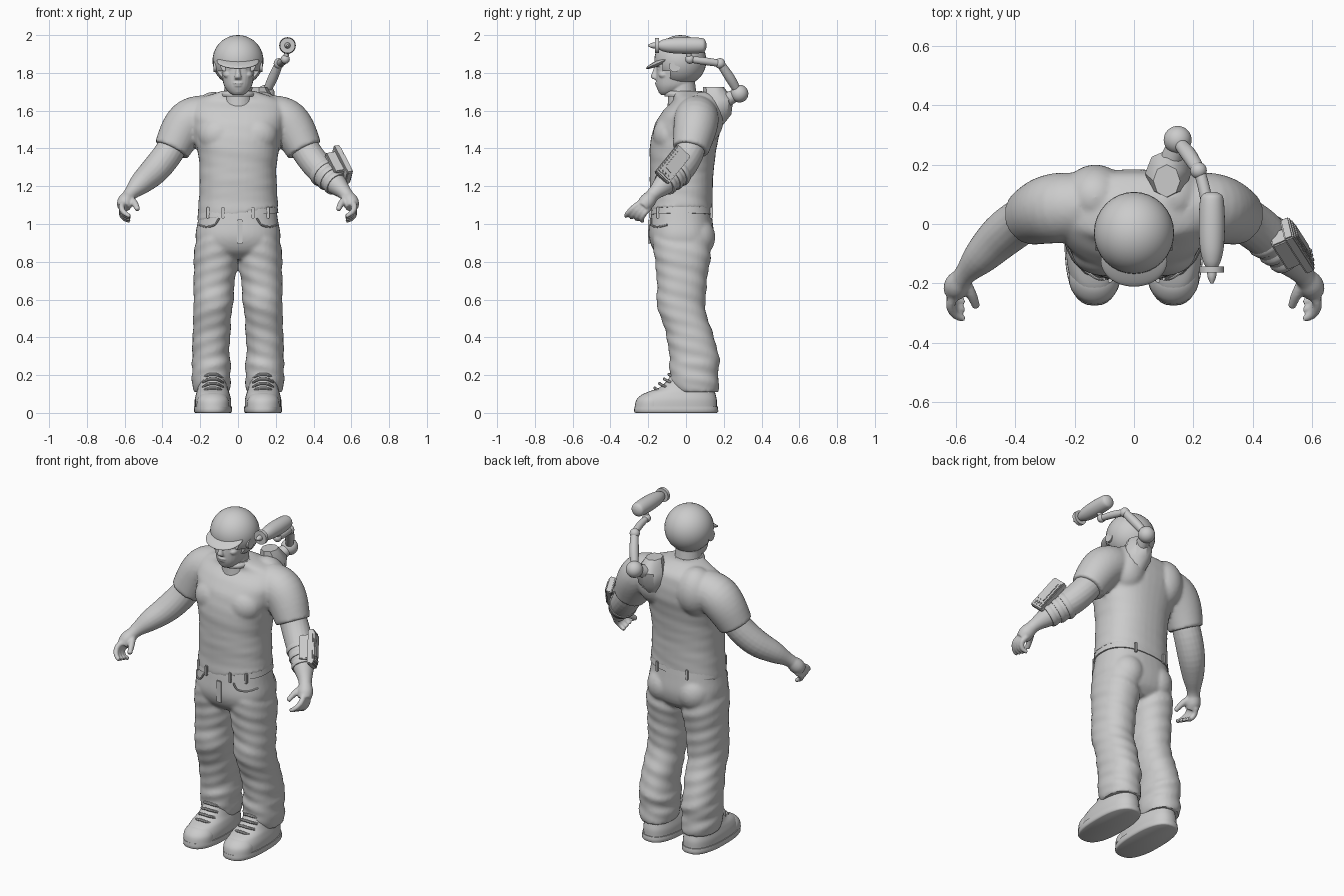
import bpy, bmesh, math
from mathutils import Vector, Matrix

cube = bpy.data.objects.get("Cube")
if cube:
    bpy.data.objects.remove(cube)

grey = bpy.data.materials.new("plain_grey")
grey.use_nodes = True
COLOUR = (0.6, 0.6, 0.6, 1)
grey.diffuse_color = COLOUR
grey.node_tree.nodes["Principled BSDF"].inputs["Base Color"].default_value = COLOUR
SIDES = (("left", 1), ("right", -1))


def finish(name, bm):
    bmesh.ops.recalc_face_normals(bm, faces=bm.faces)
    mesh = bpy.data.meshes.new(name)
    bm.to_mesh(mesh)
    bm.free()
    mesh.materials.append(grey)
    ob = bpy.data.objects.new(name, mesh)
    bpy.context.collection.objects.link(ob)
    return ob


def loft(name, rows, n=28, steps=5, power=2, along=False, wave=0, side=1):
    """Smooth skin over rows of (x, y, z, rx, ry, tilt)."""
    rows = [Vector(list(r) + [0] * (6 - len(r))) for r in rows]
    pts = []
    for i in range(len(rows) - 1):
        a, b, c, d = (rows[min(max(i + k, 0), len(rows) - 1)] for k in (-1, 0, 1, 2))
        for s in range(steps):
            t = s / steps
            pts.append(b + (c - a) * (t / 2) + (a * 2 - b * 5 + c * 4 - d) * (t * t / 2)
                       + (b * 3 - a - c * 3 + d) * (t ** 3 / 2))
    pts.append(rows[-1])
    bm, rings = bmesh.new(), []
    for i, p in enumerate(pts):
        path = pts[min(i + 1, len(pts) - 1)] - pts[max(i - 1, 0)]
        turn = Vector(path[:3]).to_track_quat('Z', 'Y')
        ring = []
        for k in range(n):
            a = math.tau * k / n
            c, s = math.cos(a), math.sin(a)
            f = 1 + wave * math.sin(2 * a + p[2] * 60) * math.sin(a + p[2] * 23)
            u = math.copysign(abs(c) ** (2 / power), c) * p[3] * f
            v = math.copysign(abs(s) ** (2 / power), s) * p[4] * f
            off = turn @ Vector((u, v, 0)) if along else Vector((u, v, p[5] * u))
            co = Vector(p[:3]) + off
            ring.append(bm.verts.new((co.x * side, co.y, co.z)))
        rings.append(ring)
    for lo, hi in zip(rings, rings[1:]):
        for k in range(n):
            bm.faces.new((lo[k], lo[(k + 1) % n], hi[(k + 1) % n], hi[k]))
    bm.faces.new(rings[0])
    bm.faces.new(rings[-1])
    return finish(name, bm)


def tube(name, pts, side=1, n=20, steps=4):
    """Round limb through points of (x, y, z, radius)."""
    return loft(name, [(*p, p[3]) for p in pts], n, steps, along=True, side=side)


def ball(name, centre, size, tilt=0):
    bm = bmesh.new()
    bmesh.ops.create_uvsphere(bm, u_segments=32, v_segments=20, radius=1)
    bm.transform(Matrix.Translation(centre) @ Matrix.Rotation(tilt, 4, 'X')
                 @ Matrix.Diagonal((*size, 1)))
    return finish(name, bm)


def slab(name, centre, size, turn=Matrix(), bevel=0.005):
    bm = bmesh.new()
    bmesh.ops.create_cube(bm, size=1)
    bm.transform(Matrix.Diagonal((*size, 1)))
    if bevel:
        bmesh.ops.bevel(bm, geom=bm.edges[:], offset=bevel, segments=2, affect='EDGES')
    bm.transform(Matrix.Translation(centre) @ turn)
    return finish(name, bm)


def apply(ob, kind, **settings):
    bpy.context.view_layer.objects.active = ob
    mod = ob.modifiers.new(kind.lower(), kind)
    for key, value in settings.items():
        setattr(mod, key, value)
    bpy.ops.object.modifier_apply(modifier=mod.name)


def fuse(name, parts, voxel, relax=4):
    """Merge overlapping pieces into one soft surface."""
    bpy.ops.object.select_all(action='DESELECT')
    for part in parts:
        part.select_set(True)
    ob = bpy.context.view_layer.objects.active = parts[0]
    bpy.ops.object.join()
    ob.name = name
    apply(ob, 'REMESH', mode='VOXEL', voxel_size=voxel)
    apply(ob, 'SMOOTH', factor=0.5, iterations=relax)
    return ob


# Shirt: torso, shoulder blades and sleeves
shirt = [loft("torso", [
    (0, -.025, 1.05, .216, .167, .19), (0, -.025, 1.14, .208, .165, .1),
    (0, -.022, 1.3, .204, .17), (0, -.012, 1.42, .222, .178), (0, .008, 1.52, .245, .176),
    (0, .03, 1.6, .26, .15), (0, .045, 1.655, .23, .115), (0, .02, 1.69, .13, .095),
    (0, .0, 1.705, .085, .08)], n=40, power=2.3, wave=.012)]
for _, s in SIDES:
    shirt.append(ball("blade", (.13 * s, .09, 1.56), (.11, .11, .14)))
    shirt.append(ball("chest", (.1 * s, -.09, 1.47), (.11, .085, .1)))
    shirt.append(tube("sleeve", [(.16, .06, 1.575, .11), (.245, .055, 1.55, .118),
                                 (.3, .045, 1.49, .113), (.352, .024, 1.392, .096)], s, 28))
fuse("shirt", shirt, .01)
loft("collar", [(0, -.025, 1.675, .088, .088, 0), (0, -.025, 1.69, .09, .09, 0),
                (0, -.02, 1.705, .082, .082, 0)])

# Arms with hands
for label, s in SIDES:
    arm = [tube("arm", [(.31, .045, 1.47, .075), (.375, .012, 1.365, .078),
                        (.445, -.04, 1.28, .075), (.515, -.11, 1.215, .06),
                        (.565, -.165, 1.165, .038), (.59, -.2, 1.13, .036)], s),
           tube("palm", [(.575, -.175, 1.155, .032), (.595, -.205, 1.12, .043),
                         (.607, -.23, 1.09, .036)], s),
           tube("thumb", [(.575, -.19, 1.135, .022), (.548, -.235, 1.11, .018),
                          (.53, -.28, 1.075, .013)], s)]
    for k in range(4):
        t = k / 3
        arm.append(tube("finger", [(.605, -.235 + .04 * t, 1.115 - .03 * t, .017),
                                   (.617, -.275 + .055 * t, 1.088 - .03 * t, .016),
                                   (.602, -.305 + .07 * t, 1.06 - .03 * t, .014),
                                   (.572, -.32 + .09 * t, 1.04 - .025 * t, .011)], s, 12))
    fuse(label + "_arm", arm, .006, 3)

# Trousers
jeans = [loft("hips", [(0, -.025, 1.1, .2, .155), (0, -.025, 1.02, .212, .165),
                       (0, -.024, .93, .225, .172), (0, -.02, .86, .2, .15),
                       (0, -.015, .815, .12, .1)], n=40, power=2.4)]
for _, s in SIDES:
    jeans.append(ball("seat", (.1 * s, .05, .93), (.1, .105, .11)))
    jeans.append(loft("leg", [
        (.112, -.02, .95, .105, .155), (.118, -.02, .82, .116, .148),
        (.125, -.02, .7, .109, .132), (.13, -.027, .6, .106, .13),
        (.136, -.01, .5, .1, .123), (.141, .022, .41, .1, .125), (.143, .042, .3, .098, .131),
        (.142, .044, .26, .105, .134), (.142, .044, .21, .1, .127),
        (.14, .046, .17, .104, .128), (.14, .055, .11, .095, .115)],
        n=36, steps=8, power=2.2, wave=.035, side=s))
fuse("trousers", jeans, .01, 3)
loft("waistband", [(0, -.025, 1.045, .214, .168, .06), (0, -.025, 1.085, .208, .163, .06)],
     n=40, power=2.4)
slab("fly", (.01, -.196, .96), (.03, .01, .13), bevel=.003)
for label, s in SIDES:
    tube(label + "_pocket_seam", [(.1, -.185, 1.03, .005), (.125, -.183, .995, .005),
                                  (.17, -.15, .985, .005), (.205, -.1, .995, .005)], s, 8)
    for k, (x, y) in enumerate(((.08, -.19), (.16, -.15), (.1, .135))):
        slab(f"{label}_belt_loop_{k}", (x * s, y, 1.06), (.016, .014, .06), bevel=.003)

# Shoes with soles and laces
for label, s in SIDES:
    loft(label + "_sole", [(.133, -.052, 0, .094, .215), (.133, -.052, .008, .101, .223),
                           (.133, -.052, .035, .1, .22)], n=36, steps=2, power=2.5, side=s)
    loft(label + "_shoe", [(.133, -.052, .03, .096, .216), (.133, -.045, .07, .096, .208),
                           (.133, -.03, .105, .088, .185), (.134, .005, .135, .079, .145),
                           (.135, .025, .18, .072, .118), (.135, .03, .23, .07, .1)],
         n=36, power=2.4, side=s)
    loft(label + "_toe_cap", [(.133, -.18, .03, .087, .092), (.133, -.178, .07, .083, .084),
                              (.133, -.17, .1, .06, .058), (.133, -.165, .112, .02, .02)], side=s)
    for k in range(4):
        y, z = -.165 + .025 * k, .128 + .024 * k
        tube(f"{label}_lace_{k}", [(.08, y + .035, z - .015, .007), (.105, y + .005, z, .008),
                                   (.133, y, z + .004, .008), (.161, y + .005, z, .008),
                                   (.186, y + .035, z - .015, .007)], s, 8)

# Head and neck
head = [loft("skull", [
    (0, -.1, 1.683, .028, .033), (0, -.085, 1.7, .052, .06), (0, -.062, 1.73, .073, .094),
    (0, -.052, 1.77, .083, .107), (0, -.046, 1.81, .09, .111), (0, -.04, 1.85, .092, .115),
    (0, -.035, 1.91, .08, .095), (0, -.03, 1.95, .04, .05)], power=2.2),
    loft("neck", [(0, -.015, 1.6, .085, .085), (0, -.02, 1.7, .074, .074),
                  (0, -.03, 1.78, .07, .075)]),
    loft("nose", [(0, -.15, 1.845, .009, .012), (0, -.162, 1.81, .011, .014),
                  (0, -.167, 1.778, .018, .019), (0, -.158, 1.765, .016, .01)]),
    ball("upper_lip", (0, -.153, 1.746, ), (.026, .012, .006)),
    ball("lower_lip", (0, -.15, 1.733), (.022, .012, .007)),
    ball("chin", (0, -.128, 1.707), (.03, .02, .018))]
for _, s in SIDES:
    head += [ball("brow", (.037 * s, -.146, 1.842), (.03, .014, .009)),
             ball("eye", (.035 * s, -.139, 1.822), (.015, .013, .007)),
             ball("cheek", (.053 * s, -.115, 1.79), (.024, .03, .02))]
fuse("head", head, .0045, 2)

# Open-faced helmet with brim and ear discs
helmet = ball("helmet", (0, -.03, 1.865), (.135, .138, .135))
for cut in (slab("face_cutter", (0, -.285, 1.65), (.5, .4, .4), bevel=.04),
            slab("base_cutter", (0, 0, 1.64), (.6, .6, .2), bevel=0)):
    apply(helmet, 'BOOLEAN', operation='DIFFERENCE', object=cut, solver='EXACT')
    bpy.data.objects.remove(cut)
ball("helmet_brim", (0, -.125, 1.862), (.112, .094, .016), math.radians(24))
for label, s in SIDES:
    tube(label + "_ear_disc", [(.11, -.06, 1.835, .03), (.13, -.06, 1.835, .03)], s, 24, 1)

# Shoulder mount and jointed arm
loft("shoulder_mount", [(.115, .135, 1.51, .045, .05), (.115, .165, 1.58, .075, .075),
                        (.115, .17, 1.66, .078, .08), (.11, .145, 1.725, .045, .055)],
     n=8, steps=1)
ball("mount_joint", (.147, .283, 1.69), (.047, .047, .047))
tube("mount_stem", [(.12, .2, 1.65, .04), (.145, .27, 1.685, .032)], n=16)
tube("lower_link", [(.15, .275, 1.7, .02), (.183, .235, 1.77, .026), (.215, .185, 1.845, .022)])
ball("link_joint", (.217, .18, 1.85), (.028, .028, .028))
tube("upper_link", [(.22, .18, 1.85, .019), (.24, .1, 1.862, .02), (.25, .02, 1.872, .017)])
ball("pod_joint", (.25, .02, 1.872), (.024, .024, .024))
tube("pod_post", [(.25, .02, 1.872, .014), (.262, .01, 1.92, .014)])

# Shoulder pod
tube("pod", [(.262, y, 1.945, r) for y, r in
             ((.108, .012), (.1, .03), (.08, .04), (0, .044), (-.08, .04), (-.125, .03),
              (-.145, .02))], n=28)
tube("pod_disc", [(.262, -.143, 1.945, .041), (.262, -.163, 1.945, .041)], n=28, steps=1)
tube("pod_tip", [(.262, -.16, 1.945, .016), (.262, -.18, 1.945, .014),
                 (.262, -.2, 1.945, .005)], n=16)

# Forearm device on straps
down = Vector((.08, -.125, -.155)).normalized()
across = Vector((-.017, .07, -.065)).normalized()
out = down.cross(across).normalized()
across = out.cross(down)
turn = Matrix((across, down, out)).transposed().to_4x4()
centre = Vector((.55, -.072, 1.315))
slab("device_case", centre, (.095, .2, .034), turn)
slab("device_bracket", centre - out * .04 - down * .005, (.06, .14, .06), turn)
slab("device_frame", centre + out * .018, (.08, .17, .008), turn, .002)
slab("device_screen", centre + out * .024 - down * .012, (.055, .125, .006), turn, .002)
for k in (-1, 0, 1):
    slab(f"device_button_{k + 2}", centre + out * .024 + down * .07 + across * .02 * k,
         (.012, .012, .008), turn, .002)
for k in range(3):
    mid = Vector((.452, -.045, 1.272)) + Vector((.03, -.03, -.027)) * k
    step = Vector((.01, -.01, -.009))
    r = .08 - .006 * k
    tube(f"device_strap_{k}", [(*(mid - step), r - .004), (*mid, r), (*(mid + step), r - .004)])

# Smooth shading with crisp edges
bpy.ops.object.select_all(action='DESELECT')
for ob in bpy.context.scene.objects:
    if ob.type == 'MESH':
        ob.data.materials.clear()
        ob.data.materials.append(grey)
        ob.select_set(True)
        bpy.context.view_layer.objects.active = ob
bpy.ops.object.shade_smooth_by_angle(angle=math.radians(40))
